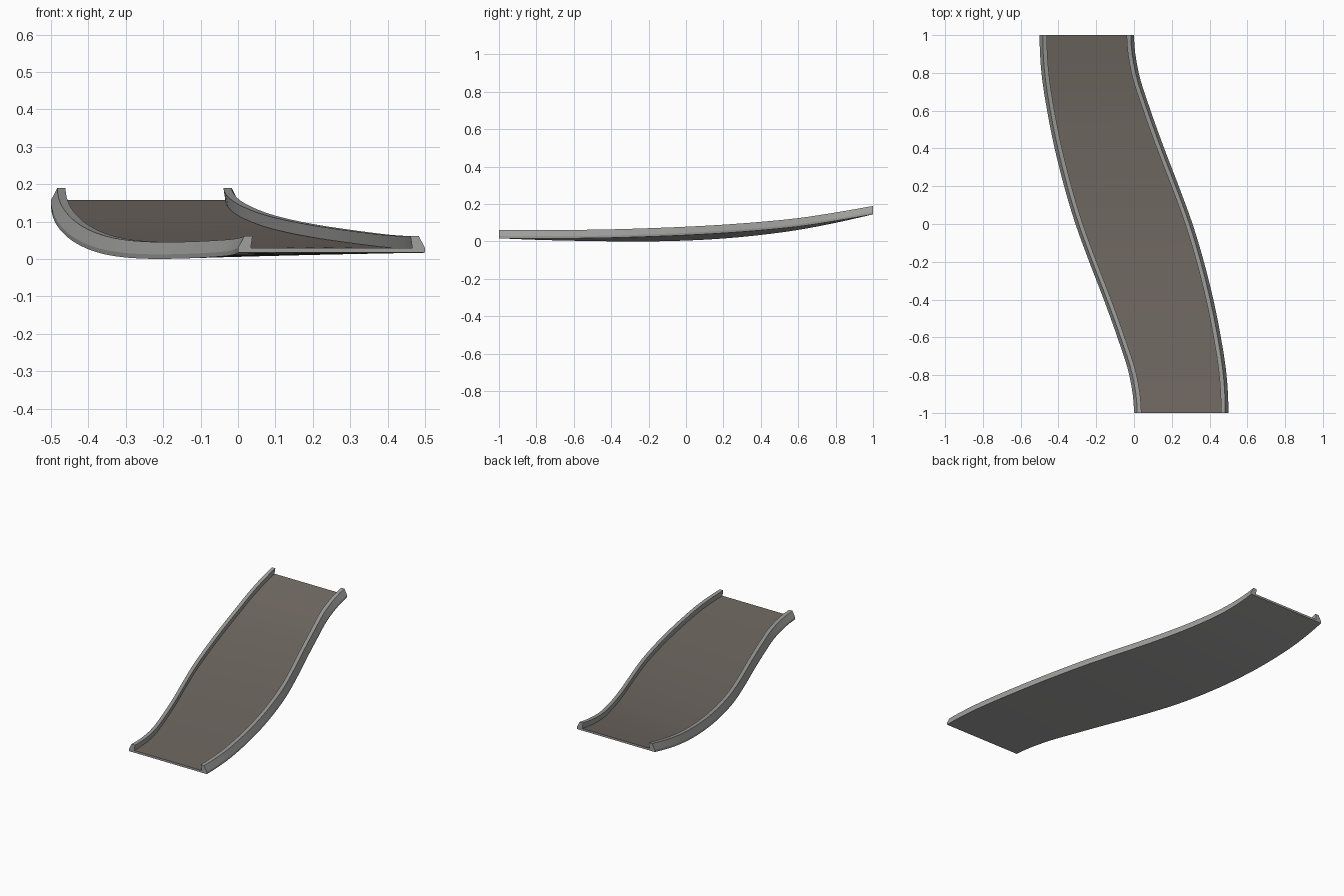
import bpy, bmesh

if "Cube" in bpy.data.objects:
    bpy.data.objects.remove(bpy.data.objects["Cube"])

N = 40  # slices along the track

# Edge curves sampled every 0.2 units of y, from -1 to 1
LEFT_X = [0, -.025, -.088, -.16, -.237, -.31, -.37, -.42, -.46, -.49, -.5]
LEFT_Z = [.017, .009, .004, .001, .0005, .005, .016, .035, .062, .1, .145]
RIGHT_Z = [.017, .0165, .017, .02, .026, .034, .045, .06, .08, .11, .145]


def sample(table, y, flat_ends=False):
    """Smooth interpolation through an evenly spaced table."""
    def at(i):
        if i < 0:
            return table[1] if flat_ends else 2 * table[0] - table[1]
        if i > 10:
            return table[9] if flat_ends else 2 * table[10] - table[9]
        return table[i]
    f = (y + 1) * 5
    i = min(int(f), 9)
    t = f - i
    a, b, c, d = at(i - 1), at(i), at(i + 1), at(i + 2)
    z = b + .5 * t * (c - a + t * (2 * a - 5 * b + 4 * c - d + t * (3 * (b - c) + d - a)))
    return z if flat_ends else max(z, 0)


def left(y):
    return sample(LEFT_X, y, True), sample(LEFT_Z, y)


def right(y):
    return -sample(LEFT_X, -y, True), sample(RIGHT_Z, y)


def material(name, rgb):
    m = bpy.data.materials.new(name)
    m.diffuse_color = (*rgb, 1)
    m.use_nodes = True
    m.node_tree.nodes["Principled BSDF"].inputs["Base Color"].default_value = m.diffuse_color
    return m


grey = material("rail grey", (.35, .35, .345))
brown = material("road brown grey", (.168, .145, .127))


def sweep(name, section, road_side=None):
    """Loft a closed cross-section (function of y) from front to back."""
    bm = bmesh.new()
    rings = []
    for k in range(N + 1):
        y = -1 + 2 * k / N
        rings.append([bm.verts.new((x, y, z)) for x, z in section(y)])
    n = len(rings[0])
    for a, b in zip(rings, rings[1:]):
        for i in range(n):
            j = (i + 1) % n
            f = bm.faces.new((a[i], a[j], b[j], b[i]))
            f.material_index = 1 if i == road_side else 0
    bm.faces.new(rings[0])
    bm.faces.new(rings[-1])
    bmesh.ops.recalc_face_normals(bm, faces=bm.faces[:])
    me = bpy.data.meshes.new(name)
    bm.to_mesh(me)
    bm.free()
    ob = bpy.data.objects.new(name, me)
    bpy.context.collection.objects.link(ob)
    me.materials.append(grey)
    me.materials.append(brown)
    bpy.ops.object.select_all(action='DESELECT')
    ob.select_set(True)
    bpy.context.view_layer.objects.active = ob
    bpy.ops.object.shade_smooth_by_angle(angle=.5)
    return ob


# Thin banked road deck: bottom, right lip, road surface, left lip
def deck_section(y):
    (lx, lz), (rx, rz) = left(y), right(y)
    return [(lx, lz), (rx, rz), (rx, rz + .012), (lx, lz + .012)]


sweep("road_deck", deck_section, road_side=2)

# Raised side rails with sloped outer faces
RAIL = [(0, .012), (.017, .045), (.039, .045), (.034, .012)]
for name, edge, side in (("left_rail", left, 1), ("right_rail", right, -1)):
    def rail_section(y, edge=edge, side=side):
        x, z = edge(y)
        return [(x + side * dx, z + dz) for dx, dz in RAIL]
    sweep(name, rail_section)
